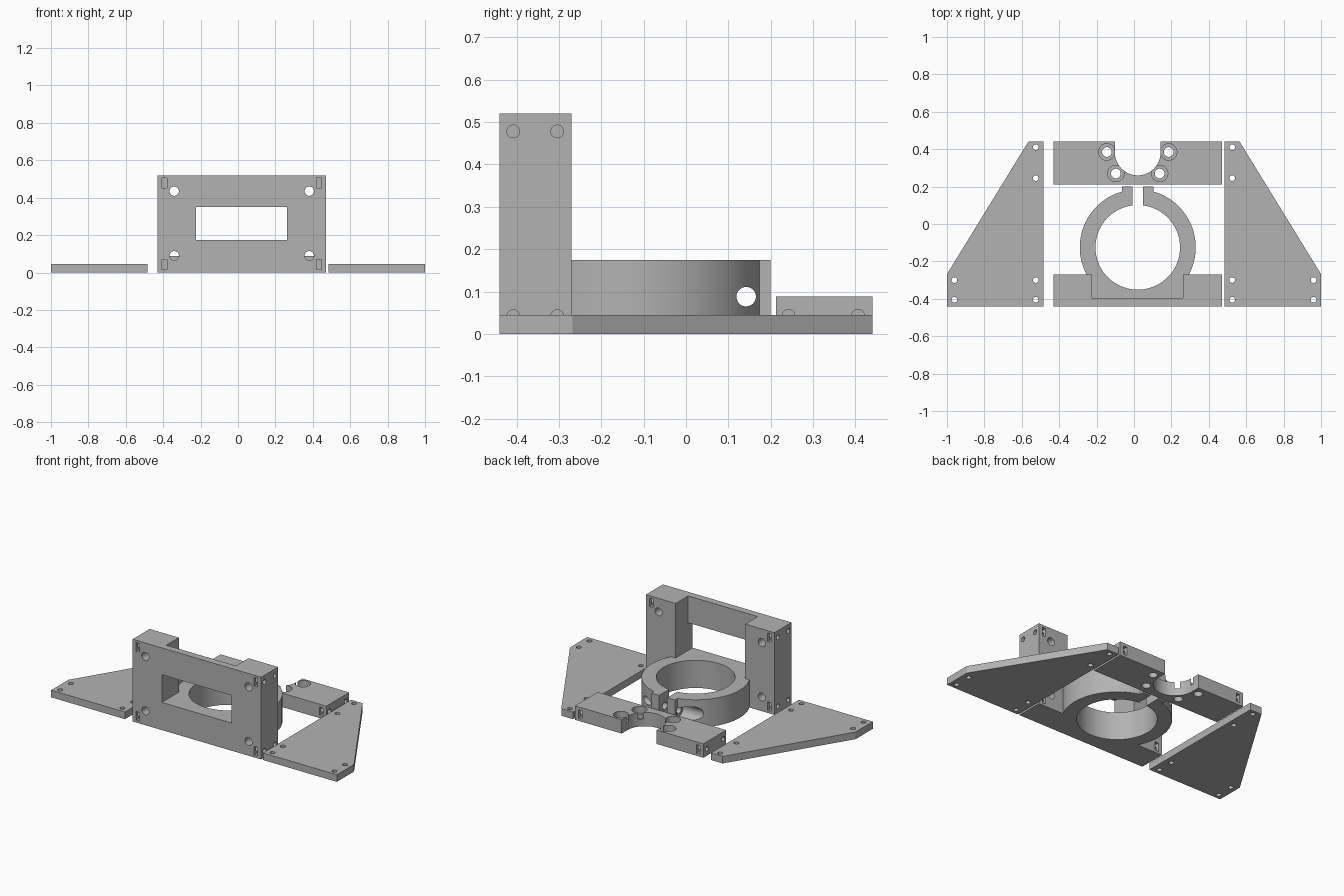
import bpy, bmesh, math
from mathutils import Matrix

if "Cube" in bpy.data.objects:
    bpy.data.objects.remove(bpy.data.objects["Cube"])

grey = bpy.data.materials.new("plain grey")
grey.diffuse_color = (0.448, 0.448, 0.448, 1)
grey.use_nodes = True
grey.node_tree.nodes["Principled BSDF"].inputs["Base Color"].default_value = grey.diffuse_color
CX = 0.02                                  # centre line of mount and rear block


def prism(name, pts, z0, z1):
    """Extrude an XY outline from z0 to z1."""
    bm = bmesh.new()
    face = bm.faces.new([bm.verts.new((x, y, z0)) for x, y in pts])
    out = bmesh.ops.extrude_face_region(bm, geom=[face])
    for v in out["geom"]:
        if isinstance(v, bmesh.types.BMVert):
            v.co.z = z1
    bmesh.ops.recalc_face_normals(bm, faces=bm.faces)
    me = bpy.data.meshes.new(name)
    bm.to_mesh(me)
    bm.free()
    ob = bpy.data.objects.new(name, me)
    bpy.context.collection.objects.link(ob)
    me.materials.append(grey)
    return ob


def box(name, x0, x1, y0, y1, z0, z1):
    return prism(name, [(x0, y0), (x1, y0), (x1, y1), (x0, y1)], z0, z1)


def rod(axis, a, b, r, lo, hi, n=32):
    """Cylinder along an axis; a, b are the other two coordinates in order."""
    pts = [(r * math.cos(2 * math.pi * i / n), r * math.sin(2 * math.pi * i / n)) for i in range(n)]
    ob = prism("rod", pts, lo, hi)
    if axis == "z":
        m = Matrix.Translation((a, b, 0))
    elif axis == "x":                      # local x,y,z -> world y,z,x
        m = Matrix(((0, 0, 1, 0), (1, 0, 0, a), (0, 1, 0, b), (0, 0, 0, 1)))
    else:                                  # local x,y,z -> world z,x,y
        m = Matrix(((0, 1, 0, a), (0, 0, 1, 0), (1, 0, 0, b), (0, 0, 0, 1)))
    ob.data.transform(m)
    return ob


def combine(target, other, op="DIFFERENCE"):
    mod = target.modifiers.new("cut", "BOOLEAN")
    mod.operation, mod.solver, mod.object = op, "EXACT", other
    bpy.context.view_layer.objects.active = target
    bpy.ops.object.modifier_apply(modifier=mod.name)
    bpy.data.objects.remove(other)


def smooth(ob):
    bpy.ops.object.select_all(action="DESELECT")
    ob.select_set(True)
    bpy.context.view_layer.objects.active = ob
    bpy.ops.object.shade_smooth_by_angle(angle=math.radians(30))


def side_fixings(ob, z, holes):
    """Screw holes in both ends, each meeting a slot for a nut."""
    for s in (-1, 1):
        for y, y0, y1 in holes:
            combine(ob, rod("x", y, z, 0.015, *sorted((CX + s * 0.34, CX + s * 0.5)), n=24))
            x = CX + s * 0.413
            combine(ob, box("slot", x - 0.0125, x + 0.0125, y0, y1, z - 0.027, z + 0.027))


# Side plates
for s, name in ((-1, "left_side_plate"), (1, "right_side_plate")):
    pts = [(1, -0.44), (0.483, -0.44), (0.483, 0.44), (0.565, 0.44), (1, -0.268)]
    plate = prism(name, [(s * x, y) for x, y in pts], 0, 0.045)
    for x, y in ((0.96, -0.30), (0.96, -0.405), (0.525, -0.30), (0.525, -0.405),
                 (0.525, 0.245), (0.525, 0.41)):
        combine(plate, rod("z", s * x, y, 0.015, -0.1, 0.1, n=24))
    smooth(plate)

# Rear block with half-round notch and counterbored holes
rear = box("rear_block", -0.43, 0.47, 0.212, 0.44, 0, 0.088)
notch = [(CX + 0.122 * math.cos(a), 0.382 + 0.122 * math.sin(a))
         for a in [math.pi + i * math.pi / 32 for i in range(33)]]
combine(rear, prism("notch", notch + [(CX + 0.122, 0.5), (CX - 0.122, 0.5)], -0.1, 0.2))
for s in (-1, 1):
    for dx, y in ((0.165, 0.385), (0.117, 0.27)):
        combine(rear, rod("z", CX + s * dx, y, 0.026, -0.1, 0.2))
        combine(rear, rod("z", CX + s * dx, y, 0.044, 0.045, 0.2))
side_fixings(rear, 0.043, [(0.242, 0.15, 0.268), (0.406, 0.38, 0.5)])
smooth(rear)

# Clamp mount: upright block, hollowed behind the front wall, with a window
mount = box("clamp_mount", -0.43, 0.47, -0.44, -0.27, 0, 0.52)
combine(mount, box("pocket", -0.225, 0.262, -0.395, -0.1, 0.175, 0.7))
combine(mount, box("window", -0.225, 0.262, -0.6, -0.3, 0.175, 0.35))

# Clamp ring and ears
RY = -0.125
ring = rod("z", CX, RY, 0.31, 0, 0.175, n=96)
combine(ring, box("ears", CX - 0.083, CX + 0.083, 0.0, 0.20, 0, 0.175), "UNION")
combine(ring, box("front_trim", -1, 1, -1, -0.33, -0.1, 0.3))
combine(mount, ring, "UNION")
combine(mount, rod("z", CX, RY, 0.226, -0.1, 0.3, n=96))
combine(mount, box("split", CX - 0.028, CX + 0.028, 0, 0.3, -0.1, 0.3))

# Clamp screw: through hole, hex nut seat, round head seat
combine(mount, rod("x", 0.142, 0.088, 0.023, -0.4, 0.4))
hexagon = [(0.045 * math.cos(math.pi / 3 * i), 0.045 * math.sin(math.pi / 3 * i)) for i in range(6)]
nut = prism("nut_seat", hexagon, CX + 0.07, 0.4)
nut.data.transform(Matrix(((0, 0, 1, 0), (0, 1, 0, 0.142), (1, 0, 0, 0.088), (0, 0, 0, 1))))
combine(mount, nut)
combine(mount, rod("x", 0.142, 0.088, 0.042, -0.4, CX - 0.07))

# Bolt holes through the columns, and end fixings
for s in (-1, 1):
    for z in (0.09, 0.435):
        combine(mount, rod("y", CX + s * 0.361, z, 0.025, -0.6, -0.1))
for z in (0.042, 0.478):
    side_fixings(mount, z, [(-0.408, -0.6, -0.382), (-0.304, -0.33, -0.1)])
smooth(mount)
